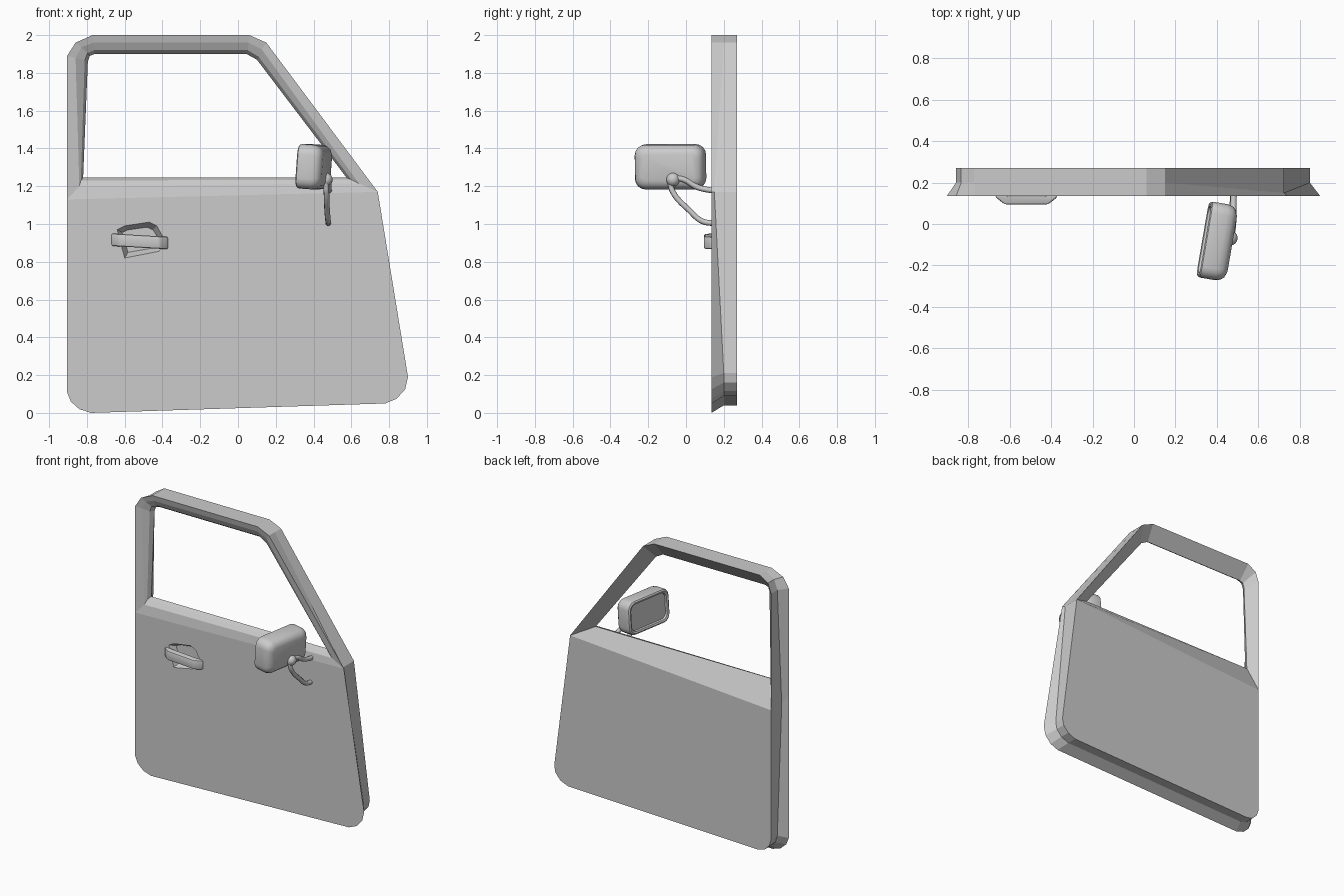
import bpy, bmesh, math
from mathutils import Vector

if "Cube" in bpy.data.objects:
    bpy.data.objects.remove(bpy.data.objects["Cube"])


def finish(bm, name, smooth=None):
    bmesh.ops.recalc_face_normals(bm, faces=bm.faces)
    mesh = bpy.data.meshes.new(name)
    bm.to_mesh(mesh)
    bm.free()
    ob = bpy.data.objects.new(name, mesh)
    bpy.context.collection.objects.link(ob)
    bpy.ops.object.select_all(action='DESELECT')
    ob.select_set(True)
    bpy.context.view_layer.objects.active = ob
    if smooth:
        bpy.ops.object.shade_smooth_by_angle(angle=math.radians(smooth))
    return ob


def ring(bm, pts, y):
    ys = y if isinstance(y, list) else [y] * len(pts)
    return [bm.verts.new((x, yy, z)) for (x, z), yy in zip(pts, ys)]


def bridge(bm, a, b):
    n = len(a)
    for i in range(n):
        j = (i + 1) % n
        bm.faces.new((a[i], a[j], b[j], b[i]))


def loft(bm, loops):
    for a, b in zip(loops, loops[1:]):
        bridge(bm, a, b)
    bm.faces.new(loops[0])
    bm.faces.new(loops[-1])


def tube(name, pts, radius):
    cu = bpy.data.curves.new(name, 'CURVE')
    cu.dimensions = '3D'
    cu.bevel_depth = radius
    cu.bevel_resolution = 2
    cu.resolution_u = 5
    cu.use_fill_caps = True
    sp = cu.splines.new('BEZIER')
    sp.bezier_points.add(len(pts) - 1)
    for bp, p in zip(sp.bezier_points, pts):
        bp.co = p
        bp.handle_left_type = bp.handle_right_type = 'AUTO'
    ob = bpy.data.objects.new(name, cu)
    bpy.context.collection.objects.link(ob)


# Door: the first seven points of each outline surround the window
FRONT = [(.74, 1.17), (.15, 1.96), (.06, 2), (-.77, 2), (-.86, 1.96), (-.905, 1.89), (-.905, 1.13),
         (-.905, .11), (-.885, .06), (-.84, .02), (-.78, 0), (.78, .05), (.84, .075), (.885, .125), (.90, .19)]
BACK = [(.725, 1.17), (.15, 1.96), (.06, 2), (-.77, 2), (-.835, 1.96), (-.86, 1.89), (-.86, 1.06),
        (-.86, .14), (-.845, .09), (-.81, .055), (-.76, .04), (.74, .09), (.80, .115), (.84, .16), (.85, .21)]
LIP = [(.64, 1.215), (.125, 1.925), (.055, 1.96), (-.765, 1.96), (-.83, 1.935), (-.86, 1.88), (-.84, 1.2)]
REBATE = [(.60, 1.235), (.11, 1.885), (.052, 1.92), (-.762, 1.92), (-.797, 1.905), (-.812, 1.865), (-.832, 1.23)]
WINDOW = [(.575, 1.245), (.10, 1.87), (.045, 1.90), (-.76, 1.90), (-.785, 1.89), (-.795, 1.86), (-.82, 1.245)]

bm = bmesh.new()
front = ring(bm, FRONT, .135)
mid_y = [.2] * 15
mid_y[0] = mid_y[6] = .15
mid = ring(bm, BACK, mid_y)
back = ring(bm, BACK, .27)
lip = ring(bm, LIP, .145)
rebate = ring(bm, REBATE, .165)
window = ring(bm, WINDOW, .195)
bridge(bm, front, mid)
bridge(bm, mid, back)
frame_rings = [front[:7], lip, rebate, window, back[:7]]
for a, b in zip(frame_rings, frame_rings[1:]):
    bridge(bm, a, b)
for side in (front, back):
    bm.faces.new([side[0]] + side[6:])
door = finish(bm, "door")

# Recess behind the handle
BOWL = [(-.64, .97), (-.60, .99), (-.47, 1.01), (-.43, .99), (-.38, .90), (-.42, .855), (-.60, .82)]
bm = bmesh.new()
inner = [(-.52 + (x + .52) * .78, .92 + (z - .92) * .7) for x, z in BOWL]
loft(bm, [ring(bm, BOWL, .12), ring(bm, BOWL, .135), ring(bm, inner, .18)])
cutter = finish(bm, "recess_cutter")
cutter.hide_render = True
bpy.context.view_layer.objects.active = door
cut = door.modifiers.new("recess", 'BOOLEAN')
cut.object = cutter
cut.solver = 'EXACT'
bpy.ops.object.modifier_apply(modifier=cut.name)
bpy.data.objects.remove(cutter)

# Door handle: bent bar with rounded edges
bm = bmesh.new()
BAR = [(-.67, .145), (-.67, .13), (-.625, .095), (-.415, .095), (-.37, .13), (-.37, .145),
       (-.40, .145), (-.425, .125), (-.615, .125), (-.64, .145)]
loops = []
for dz in (-.033, .033):
    loops.append([bm.verts.new((x, y, .908 + dz - .06 * (x + .52))) for x, y in BAR])
loft(bm, loops)
bmesh.ops.bevel(bm, geom=list(bm.edges), offset=.009, segments=2, affect='EDGES', profile=.5)
finish(bm, "door_handle", 40)

# Mirror housing: rounded rectangles lofted along x, glass set into the rear side
def rounded_rect(w, h, r, steps=4):
    pts = []
    for k, (sx, sy) in enumerate([(1, 1), (-1, 1), (-1, -1), (1, -1)]):
        for i in range(steps + 1):
            a = math.pi / 2 * (k + i / steps)
            pts.append((sx * (w - r) + r * math.cos(a), sy * (h - r) + r * math.sin(a)))
    return pts


bm = bmesh.new()
loops = []
for x, inset in [(-.052, .028), (-.064, .024), (-.068, .012), (-.062, .003), (-.05, 0), (.015, 0),
                 (.04, .007), (.057, .022), (.066, .045)]:
    section = rounded_rect(.186 - inset, .118 - inset, .055 - inset * .6)
    loops.append([bm.verts.new((x, y, z)) for y, z in section])
loft(bm, loops)
mirror = finish(bm, "mirror_housing", 35)
mirror.location = (.405, -.085, 1.302)
mirror.rotation_euler = (0, .07, -.17)

# Mirror pivot knob
bm = bmesh.new()
bmesh.ops.create_uvsphere(bm, u_segments=16, v_segments=10, radius=.036)
knob = finish(bm, "mirror_pivot", 60)
knob.location = (.465, -.068, 1.235)

# Mirror support arms
tube("upper_mirror_arm", [(.47, -.06, 1.245), (.478, -.01, 1.235), (.48, .06, 1.195), (.482, .15, 1.175)], .015)
tube("lower_mirror_arm", [(.465, -.085, 1.225), (.468, -.07, 1.17), (.472, .02, 1.07), (.477, .085, 1.015),
                          (.478, .15, 1.003)], .015)
